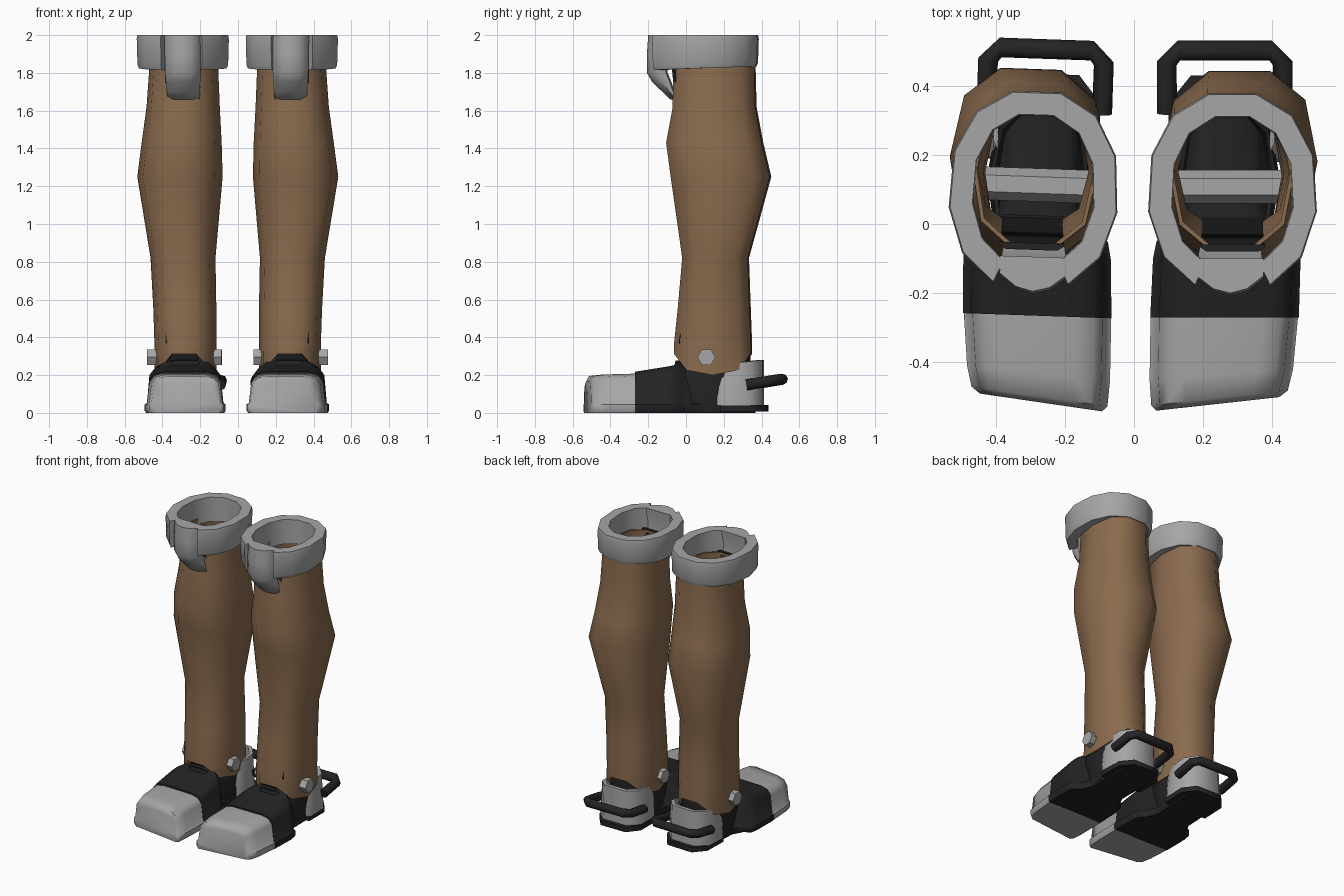
import bpy, bmesh, math
from mathutils import Vector, Matrix

if "Cube" in bpy.data.objects:
    bpy.data.objects.remove(bpy.data.objects["Cube"])


def material(name, rgb):
    m = bpy.data.materials.new(name)
    m.diffuse_color = (*rgb, 1)
    m.use_nodes = True
    m.node_tree.nodes["Principled BSDF"].inputs["Base Color"].default_value = m.diffuse_color
    return m


BROWN = material("brown_leather", (0.255, 0.147, 0.076))
GREY = material("grey_metal", (0.38, 0.38, 0.38))
BLACK = material("black_rubber", (0.017, 0.017, 0.017))


def loft(name, sections, mat, M, wrap=False):
    """Skin closed sections; cap both ends, or wrap last section to the first."""
    bm = bmesh.new()
    rows = [[bm.verts.new(M @ Vector(p)) for p in s] for s in sections]
    n = len(rows[0])
    pairs = list(zip(rows, rows[1:])) + ([(rows[-1], rows[0])] if wrap else [])
    for a, b in pairs:
        for i in range(n):
            j = (i + 1) % n
            bm.faces.new((a[i], a[j], b[j], b[i]))
    if not wrap:
        bm.faces.new(rows[0])
        bm.faces.new(rows[-1])
    bmesh.ops.recalc_face_normals(bm, faces=bm.faces)
    me = bpy.data.meshes.new(name)
    bm.to_mesh(me)
    bm.free()
    me.materials.append(mat)
    ob = bpy.data.objects.new(name, me)
    bpy.context.collection.objects.link(ob)
    return ob


def spow(v, e):
    return math.copysign(abs(v) ** e, v)


def oval(a, cx, cy, rx, ry, e=0.8):
    return cx + rx * spow(math.cos(a), e), cy + ry * spow(math.sin(a), e)


def ring(z, cx, rx, cy, ry, n=10, zf=None):
    pts = []
    for i in range(n):
        a = 2 * math.pi * i / n
        x, y = oval(a, cx, cy, rx, ry / 0.96)
        pts.append((x, y, zf(a) if zf else z))
    return pts


def shoe_section(y, x0, x1, top, skew=0.0):
    """Domed cross-section of the shoe with a thin lip at the sole."""
    h = [(0.008, 0), (0, 0.012), (0, 0.045), (0.012, 0.052),
         (0.025, top - 0.045), (0.05, top - 0.012), (0.1, top)]
    pts = [(x0 + d, z) for d, z in h] + [(x1 - d, z) for d, z in reversed(h)]
    return [(x, y + skew * (x - x0), z) for x, z in pts]


def boot(side, M):
    def part(name, sections, mat, wrap=False):
        return loft(f"{side}_{name}", sections, mat, M, wrap)

    # hollow leather leg, scalloped at the ankle
    hem = lambda a: 0.2 + 0.13 * abs(math.sin(a)) ** 3
    prof = [(0.25, .275, .165, .14, .203), (0.37, .275, .164, .14, .203),
            (0.55, .278, .167, .146, .19), (0.82, .288, .172, .153, .173),
            (1.25, .305, .226, .181, .262), (1.43, .295, .212, .148, .253),
            (1.62, .287, .194, .148, .218), (1.87, .283, .18, .145, .215)]
    t = 0.012
    outer = [ring(*p, zf=hem if i == 0 else None) for i, p in enumerate(prof)]
    inner = [ring(z, cx, rx - t, cy, ry - t, zf=hem if i == 0 else None)
             for i, (z, cx, rx, cy, ry) in enumerate(prof)]
    part("leg", outer + inner[::-1], BROWN, wrap=True)

    # dark tongue lining the inside of the shin
    part("tongue", [[(.285 - w, y + .012, z), (.285 - w * .8, y, z), (.285 + w * .8, y, z), (.285 + w, y + .012, z),
                     (.285 + w, y + .02, z), (.285 - w, y + .02, z)]
                    for z, y, w in ((.27, .0, .09), (.37, -.046, .09), (.82, -.007, .088),
                                    (1.43, -.09, .09), (1.62, -.055, .09), (1.875, -.08, .093))], BLACK)

    # knee cuff, open at the front
    secs = []
    for i in range(12):
        a = math.radians(-66 + 312 * i / 11)
        zb = 1.825 + 0.01 * math.sin(a)
        sec = []
        for r, z in ((-.008, zb), (0, zb + .02), (0.004, 1.98), (0, 2.0), (-.065, 2.0), (-.068, zb)):
            sec.append((*oval(a, .285, .092, .243 + r, .29 + r, 0.9), z))
        secs.append(sec)
    part("cuff", secs, GREY)

    # front tab closing the cuff and tapering in against the shin below it
    secs = []
    for z, y, yb, w, c in ((2.0, -.2, -.1, .097, .05), (1.9, -.207, -.11, .096, .05),
                           (1.8, -.207, -.105, .094, .05), (1.75, -.178, -.085, .091, .05),
                           (1.7, -.125, -.068, .088, .04), (1.66, -.085, -.05, .085, .03)):
        secs.append([(.278 + w * k, y + c * k * k, z) for k in (-1, -.5, 0, .5, 1)]
                    + [(.278 + w, yb, z), (.278 - w, yb, z)])
    part("cuff_tab", secs, GREY)

    # toe cap and shoe body
    part("toe_cap", [shoe_section(*s) for s in (
        (-.54, .065, .42, .165, .11), (-.525, .05, .445, .195, .11),
        (-.45, .045, .46, .203, .07), (-.265, .048, .475, .208))], GREY)
    part("shoe", [shoe_section(*s) for s in (
        (-.27, .047, .477, .218), (-.1, .055, .482, .245), (-.05, .065, .475, .255),
        (-.02, .1, .43, .28), (.05, .135, .395, .2), (.1, .135, .395, .12), (.36, .135, .39, .12))], BLACK)

    # open inner ankle sock
    def sock(off):
        low = ring(.01, .268, .13 - off, .13, .19 - off)
        mid = ring(.2, .27, .152 - off, .13, .203 - off)
        rim = ring(0, .27, .142 - off, .14, .195 - off,
                   zf=lambda a: .33 + .025 * math.sin(a) - .09 * abs(math.cos(a)))
        return [low, mid, rim]
    part("ankle", sock(0) + sock(.012)[::-1], BLACK, wrap=True)

    # heel cup: vertical wall swept round the heel
    path = [(-.158, .19, .21), (-.158, .235, .262), (-.155, .34, .272),
            (-.09, .405, .28)]
    path += [(-x, y, z) for x, y, z in reversed(path)]
    part("heel_cup", [[(.265 + x, y, .04), (.265 + x * .9, y, z),
                       (.265 + x * .82, y - .025, z), (.265 + x * .88, y - .025, .04)]
                      for x, y, z in path], GREY)

    # heel sole
    foot = [(.1, .18), (.1, .35), (.165, .43), (.355, .43), (.42, .35), (.42, .18)]
    part("heel_sole", [[(x, y, z) for x, y in foot] for z in (0.008, .042)], BLACK)

    # U-shaped rear handle
    up = Vector((0, -.16, .99))
    line = [Vector(p) for p in ((.095, .32, .148), (.095, .465, .172), (.13, .502, .178),
                                (.395, .502, .178), (.43, .465, .172), (.43, .32, .148))]
    secs = []
    for i, p in enumerate(line):
        d = (line[min(i + 1, 5)] - line[max(i - 1, 0)]).normalized()
        nrm = d.cross(up).normalized()
        secs.append([p + .029 * (math.cos(k * math.pi / 4) * nrm + math.sin(k * math.pi / 4) * up)
                     for k in range(8)])
    part("rear_handle", secs, BLACK)

    # hexagonal ankle axle
    part("ankle_axle", [[(x, .108 + .048 * math.cos(k * math.pi / 3),
                          .295 + .048 * math.sin(k * math.pi / 3)) for k in range(6)]
                        for x in (.082, .476)], GREY)


boot("right", Matrix.Identity(4))
# the left boot is mirrored and turned slightly about its own leg
pivot = Vector((-.28, .1, 0))
boot("left", Matrix.Translation(pivot + Vector((-.005, .005, 0))) @ Matrix.Rotation(math.radians(-2), 4, 'Z')
     @ Matrix.Translation(-pivot) @ Matrix.Scale(-1, 4, (1, 0, 0)))

for ob in bpy.context.collection.objects:
    ob.select_set(True)
    bpy.context.view_layer.objects.active = ob
bpy.ops.object.shade_smooth_by_angle(angle=math.radians(55))
